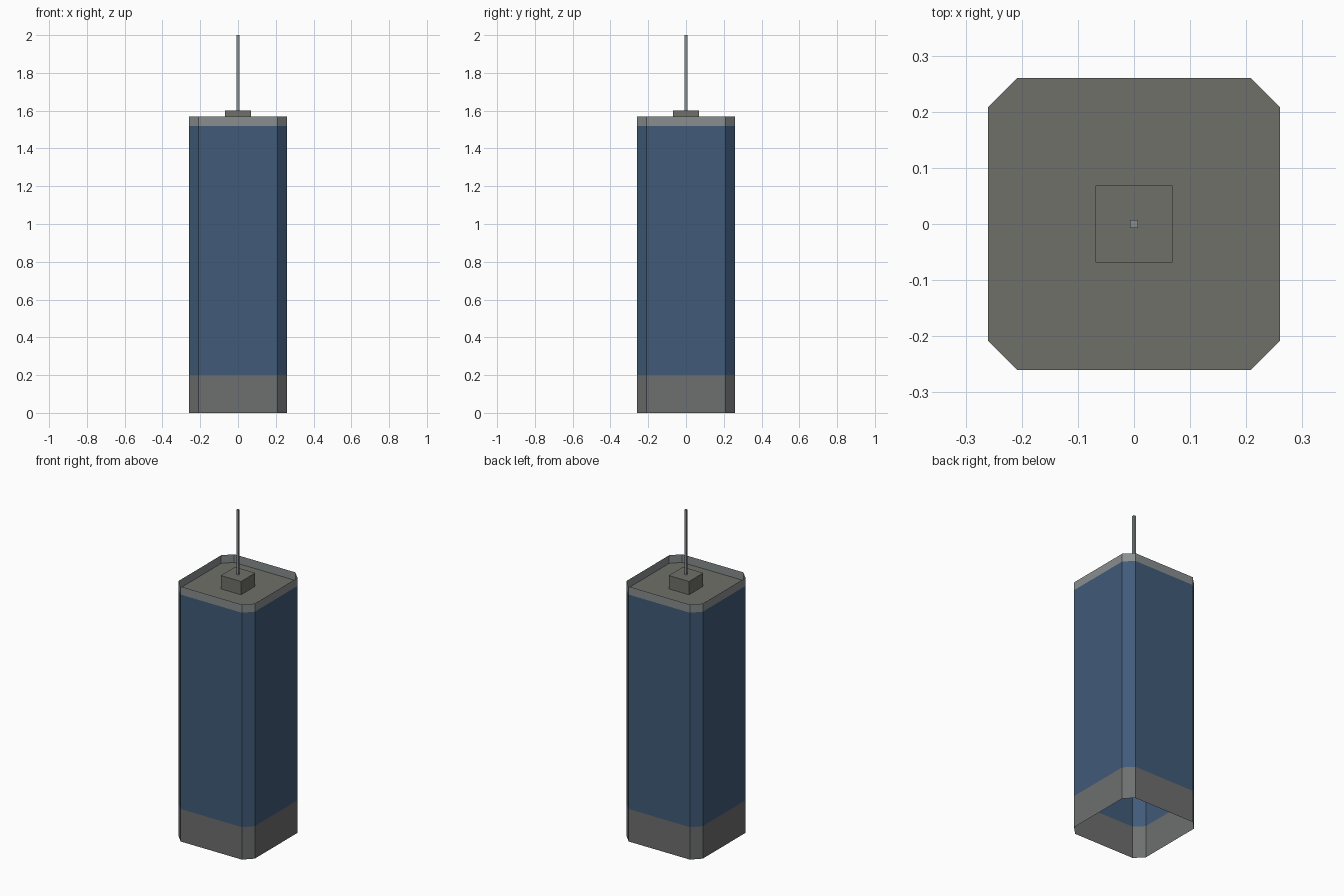
import bpy, bmesh

if "Cube" in bpy.data.objects:
    bpy.data.objects.remove(bpy.data.objects["Cube"])

HALF, CUT = 0.26, 0.208   # half width and where the corner chamfer starts
OUTLINE = [(CUT, -HALF), (HALF, -CUT), (HALF, CUT), (CUT, HALF),
           (-CUT, HALF), (-HALF, CUT), (-HALF, -CUT), (-CUT, -HALF)]


def paint(name, r, g, b):
    mat = bpy.data.materials.new(name)
    mat.diffuse_color = (r, g, b, 1)
    mat.use_nodes = True
    mat.node_tree.nodes["Principled BSDF"].inputs["Base Color"].default_value = mat.diffuse_color
    return mat


def finish(name, bm, material):
    mesh = bpy.data.meshes.new(name)
    bm.to_mesh(mesh)
    bm.free()
    obj = bpy.data.objects.new(name, mesh)
    bpy.context.collection.objects.link(obj)
    mesh.materials.append(material)
    return obj


def sleeve(name, z0, z1, material):
    """Thin open-ended tube with chamfered corners."""
    bm = bmesh.new()
    low = [bm.verts.new((x, y, z0)) for x, y in OUTLINE]
    high = [bm.verts.new((x, y, z1)) for x, y in OUTLINE]
    for i in range(len(OUTLINE)):
        j = (i + 1) % len(OUTLINE)
        bm.faces.new((low[i], low[j], high[j], high[i]))
    return finish(name, bm, material)


def box(name, half, z0, z1, material):
    bm = bmesh.new()
    bmesh.ops.create_cube(bm, size=1)
    bmesh.ops.scale(bm, vec=(2 * half, 2 * half, z1 - z0), verts=bm.verts)
    bmesh.ops.translate(bm, vec=(0, 0, (z0 + z1) / 2), verts=bm.verts)
    return finish(name, bm, material)


blue = paint("blue_panel", 0.052, 0.104, 0.19)
dark_grey = paint("dark_grey", 0.155, 0.158, 0.158)
warm_grey = paint("warm_grey", 0.16, 0.16, 0.142)
light_grey = paint("light_grey", 0.25, 0.27, 0.275)

# Outer shell: open at the bottom, raised rim at the top
sleeve("lower_band", 0, 0.2, dark_grey)
sleeve("blue_body", 0.2, 1.52, blue)
sleeve("upper_rim", 1.52, 1.57, light_grey)

# Recessed top plate
plate = bmesh.new()
plate.faces.new([plate.verts.new((x, y, 1.52)) for x, y in OUTLINE])
finish("top_plate", plate, warm_grey)

# Mounting block and hanging rod
box("mounting_block", 0.069, 1.52, 1.602, warm_grey)
box("hanging_rod", 0.007, 1.602, 2.0, light_grey)
